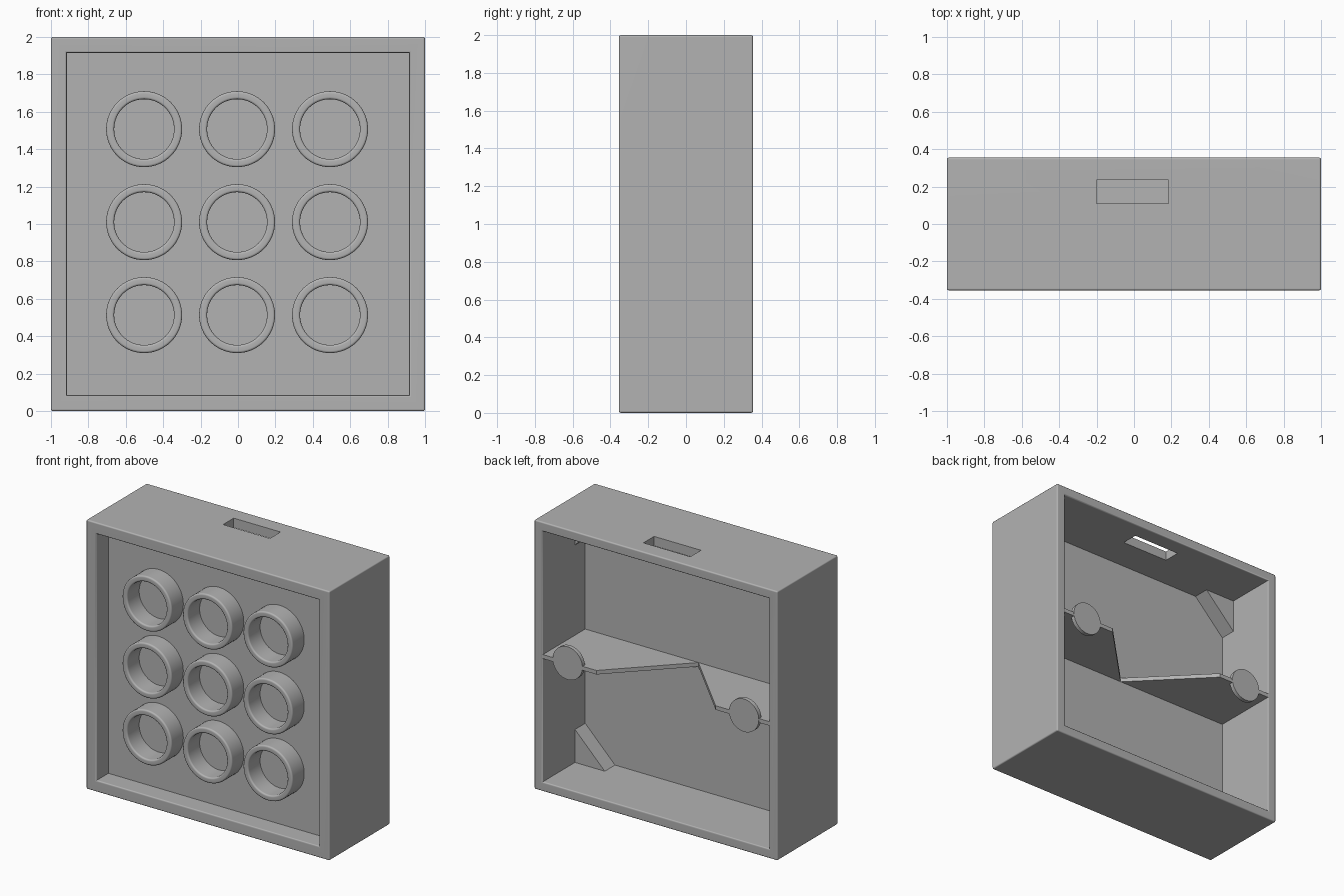
import bpy, bmesh, math
from mathutils import Vector

cube = bpy.data.objects.get("Cube")
if cube:
    bpy.data.objects.remove(cube)

FRONT, BACK = -0.355, 0.355          # open faces of the case
PANEL_FRONT, PANEL_BACK = -0.215, -0.145
IN_FRONT, IN_BACK = 0.915, 0.93      # inner half sizes of both recesses

grey = bpy.data.materials.new("plain grey")
grey.use_nodes = True
colour = (0.45, 0.45, 0.45, 1)
grey.diffuse_color = colour
grey.node_tree.nodes["Principled BSDF"].inputs["Base Color"].default_value = colour


def finish(name, bm, smooth=False):
    bmesh.ops.recalc_face_normals(bm, faces=bm.faces)
    mesh = bpy.data.meshes.new(name)
    bm.to_mesh(mesh)
    bm.free()
    mesh.materials.append(grey)
    obj = bpy.data.objects.new(name, mesh)
    bpy.context.collection.objects.link(obj)
    if smooth:
        smooth_shade(obj)
    return obj


def smooth_shade(obj):
    bpy.ops.object.select_all(action='DESELECT')
    obj.select_set(True)
    bpy.context.view_layer.objects.active = obj
    bpy.ops.object.shade_smooth_by_angle(angle=math.radians(40))
    weighted = obj.modifiers.new("Even normals", 'WEIGHTED_NORMAL')
    weighted.keep_sharp = True


def prism(name, points, offset):
    """Solid from a flat outline pushed along an offset."""
    bm = bmesh.new()
    face = bm.faces.new([bm.verts.new(p) for p in points])
    out = bmesh.ops.extrude_face_region(bm, geom=[face], use_keep_orig=True)
    new = [v for v in out["geom"] if isinstance(v, bmesh.types.BMVert)]
    bmesh.ops.translate(bm, verts=new, vec=Vector(offset))
    return finish(name, bm)


# Case: square sections lofted from the front of the panel round to its back
bm = bmesh.new()
profile = [(IN_FRONT, PANEL_FRONT), (IN_FRONT, FRONT), (1, FRONT),
           (1, BACK), (IN_BACK, BACK), (IN_BACK, PANEL_BACK)]
corners = [(-1, -1), (1, -1), (1, 1), (-1, 1)]
rings = [[bm.verts.new((sx * h, y, 1 + sz * h)) for sx, sz in corners]
         for h, y in profile]
for a, b in zip(rings, rings[1:]):
    for i in range(4):
        j = (i + 1) % 4
        bm.faces.new((a[i], a[j], b[j], b[i]))
bm.faces.new(rings[0])
bm.faces.new(rings[-1])
rim = {v for ring in rings[1:5] for v in ring}
outer = set(rings[2] + rings[3])
rounded = []
for e in bm.edges:
    u, v = e.verts
    if u in rim and v in rim:
        same_section = abs(u.co.y - v.co.y) < 0.001 and (
            abs(u.co.x - v.co.x) < 0.001 or abs(u.co.z - v.co.z) < 0.001)
        if same_section or (u in outer and v in outer):
            rounded.append(e)
bmesh.ops.bevel(bm, geom=rounded, offset=0.01, segments=3, profile=0.5,
                affect='EDGES', clamp_overlap=True)
case = finish("case", bm)

# Slot through the top wall
cutter = prism("slot_cutter", [(-0.2, 0.11, 1.8), (0.185, 0.11, 1.8),
                               (0.185, 0.235, 1.8), (-0.2, 0.235, 1.8)], (0, 0, 0.4))
cutter.hide_render = True
cut = case.modifiers.new("Slot", 'BOOLEAN')
cut.operation = 'DIFFERENCE'
cut.solver = 'EXACT'
cut.object = cutter
bpy.context.view_layer.objects.active = case
bpy.ops.object.modifier_apply(modifier="Slot")
bpy.data.objects.remove(cutter)
smooth_shade(case)


# Nine rounded rings on the front panel
def ring(name, cx, cz, outer_r=0.203, inner_r=0.16, fillet=0.012, sides=64):
    bm = bmesh.new()
    section = [(outer_r, PANEL_FRONT + 0.01)]
    for centre, start in ((outer_r - fillet, 0), (inner_r + fillet, 90)):
        for step in range(4):
            a = math.radians(start + 30 * step)
            section.append((centre + fillet * math.cos(a),
                            FRONT + fillet - fillet * math.sin(a)))
    section.append((inner_r, PANEL_FRONT + 0.01))
    verts = [bm.verts.new((r, y, 0)) for r, y in section]
    edges = [bm.edges.new(pair) for pair in zip(verts, verts[1:])]
    bmesh.ops.spin(bm, geom=verts + edges, cent=(0, 0, 0), axis=(0, 1, 0),
                   angle=math.tau, steps=sides, use_merge=True)
    bmesh.ops.remove_doubles(bm, verts=bm.verts, dist=0.0001)
    bmesh.ops.translate(bm, verts=bm.verts, vec=(cx, 0, cz))
    return finish(name, bm, smooth=True)


for row in range(3):
    for col in range(3):
        ring(f"ring_{row + 1}_{col + 1}", -0.005 + 0.497 * (col - 1),
             1.01 + 0.497 * (row - 1))

# Shelf halves with slanted inner edges, each ending in a round tab
for side, name in ((1, "left"), (-1, "right")):
    wall = side * (IN_BACK + 0.01)
    prism(f"{name}_shelf", [(wall, BACK - 0.003, 0.985), (side * 0.49, BACK - 0.003, 0.985),
                            (0, PANEL_BACK, 0.985), (0, PANEL_BACK - 0.01, 0.985),
                            (wall, PANEL_BACK - 0.01, 0.985)], (0, 0, 0.03))
    circle = [(side * 0.725 + 0.122 * math.cos(math.tau * i / 48), BACK,
               1.007 + 0.122 * math.sin(math.tau * i / 48)) for i in range(48)]
    smooth_shade(prism(f"{name}_shelf_tab", circle, (0, -0.03, 0)))

# Triangular braces in the four corners behind the panel
for sx, x_name in ((1, "left"), (-1, "right")):
    for sz, z_name in ((1, "upper"), (-1, "lower")):
        far, near = IN_BACK + 0.005, IN_BACK - 0.25
        prism(f"{z_name}_{x_name}_brace",
              [(sx * x, PANEL_BACK - 0.01, 1 + sz * z)
               for x, z in ((far, far), (far, near), (near, far))], (0, 0.13, 0))
